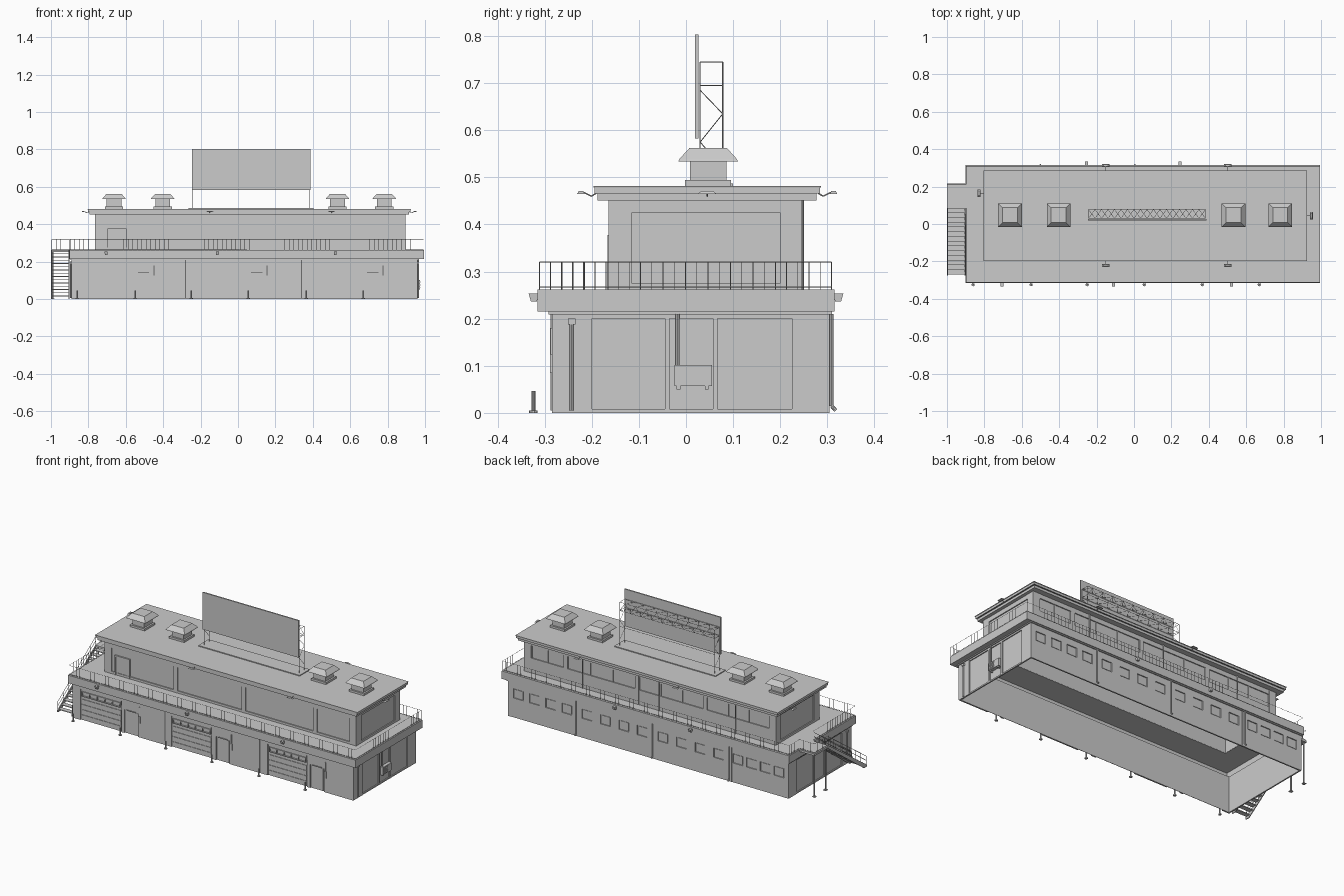
import bpy, bmesh, math
from mathutils import Vector, Matrix


def make(name, bm, smooth=False):
    bmesh.ops.recalc_face_normals(bm, faces=bm.faces)
    me = bpy.data.meshes.new(name)
    bm.to_mesh(me)
    bm.free()
    ob = bpy.data.objects.new(name, me)
    bpy.context.collection.objects.link(ob)
    if smooth:
        bpy.context.view_layer.objects.active = ob
        ob.select_set(True)
        bpy.ops.object.shade_smooth_by_angle()
        ob.select_set(False)


def box(bm, x0, x1, y0, y1, z0, z1):
    m = Matrix.Translation(((x0 + x1) / 2, (y0 + y1) / 2, (z0 + z1) / 2))
    m = m @ Matrix.Diagonal((abs(x1 - x0), abs(y1 - y0), abs(z1 - z0), 1))
    bmesh.ops.create_cube(bm, size=1, matrix=m)


def ring(bm, o, i, z0, z1):
    """Rectangular ring between outer and inner (x0, x1, y0, y1)."""
    box(bm, o[0], o[1], o[2], i[2], z0, z1)
    box(bm, o[0], o[1], i[3], o[3], z0, z1)
    box(bm, o[0], i[0], i[2], i[3], z0, z1)
    box(bm, i[1], o[1], i[2], i[3], z0, z1)


def shrink(r, d):
    return (r[0] + d, r[1] - d, r[2] + d, r[3] - d)


def rod(bm, p, q, r=0.0015, n=4):
    p, q = Vector(p), Vector(q)
    d = q - p
    m = Matrix.Translation((p + q) / 2) @ d.to_track_quat('Z', 'Y').to_matrix().to_4x4()
    bmesh.ops.create_cone(bm, cap_ends=True, segments=n, radius1=r, radius2=r, depth=d.length, matrix=m)


def path(bm, pts, r, n=8):
    for p, q in zip(pts, pts[1:]):
        rod(bm, p, q, r, n)


def frustum(bm, c, bx, by, z0, tx, ty, z1):
    lo = [bm.verts.new((c[0] + i * bx, c[1] + j * by, z0)) for i, j in ((-1, -1), (1, -1), (1, 1), (-1, 1))]
    hi = [bm.verts.new((c[0] + i * tx, c[1] + j * ty, z1)) for i, j in ((-1, -1), (1, -1), (1, 1), (-1, 1))]
    bm.faces.new(lo[::-1])
    bm.faces.new(hi)
    for i in range(4):
        k = (i + 1) % 4
        bm.faces.new((lo[i], lo[k], hi[k], hi[i]))


LOW = dict(f=-0.285, b=0.305, l=-0.89, r=0.96)
UP = dict(f=-0.165, b=0.245, l=-0.765, r=0.895)


def wbox(bm, walls, side, u0, u1, z0, z1, d0, d1):
    """Box on a wall: u along the wall, d outward from its face."""
    s = -1 if side in 'fl' else 1
    a, b = sorted((walls[side] + s * d0, walls[side] + s * d1))
    if side in 'fb':
        box(bm, u0, u1, a, b, z0, z1)
    else:
        box(bm, a, b, u0, u1, z0, z1)


def panelled(bm, walls, side, posts, z0, z1, base, head):
    lo, hi = (walls['l'], walls['r']) if side in 'fb' else (walls['f'] + 0.001, walls['b'] - 0.001)
    wbox(bm, walls, side, lo + 0.006, hi - 0.006, z0, z1, -0.009, -0.007)
    wbox(bm, walls, side, lo, hi, z1 - head, z1, -0.008, -0.001)
    if base:
        wbox(bm, walls, side, lo, hi, z0, z0 + base, -0.008, -0.001)
    for a, b in posts:
        wbox(bm, walls, side, a, b, z0, z1, -0.008, 0)


# ground floor: hollow shell, open below
doors = [(-0.835, -0.575), (-0.235, 0.02), (0.40, 0.65)]
peds = [-0.505, 0.10, 0.72]
wins = [a + (b - a) * (i + 0.5) / 4 for a, b in ((-0.87, -0.51), (-0.49, 0), (0.015, 0.5), (0.52, 0.945))
        for i in range(4)]
bm = bmesh.new()
panelled(bm, LOW, 'f', [(-0.89, -0.84), (-0.57, -0.55), (-0.46, -0.24), (0.025, 0.055), (0.145, 0.395),
                        (0.655, 0.675), (0.765, 0.96)], 0, 0.215, 0, 0.03)
edges = [-0.89] + [e for u in wins for e in (u - 0.033, u + 0.033)] + [0.96]
panelled(bm, LOW, 'b', [], 0, 0.215, 0.115, 0.044)
for a, b in zip(edges[::2], edges[1::2]):
    wbox(bm, LOW, 'b', a, b, 0.115, 0.171, -0.008, -0.001)
for x in (-0.875, -0.5, 0.005, 0.51, 0.945):
    wbox(bm, LOW, 'b', x - 0.015, x + 0.015, 0, 0.215, -0.008, 0)
for s in 'lr':
    panelled(bm, LOW, s, [(-0.285, -0.2), (-0.045, -0.035), (0.057, 0.067), (0.225, 0.305)], 0, 0.215, 0.008, 0.015)
make("ground_floor_walls", bm)

# balcony slab: hollow deck, open under the upper floor
deck, low, up = (-0.9, 0.995, -0.315, 0.315), (-0.89, 0.96, -0.285, 0.305), (-0.765, 0.895, -0.165, 0.245)
bm = bmesh.new()
ring(bm, deck, shrink(up, 0.008), 0.259, 0.262)
ring(bm, deck, shrink(deck, 0.003), 0.215, 0.259)
ring(bm, deck, shrink(low, 0.006), 0.215, 0.218)
ring(bm, (-0.895, 0.965, -0.292, 0.31), shrink(low, 0.006), 0.209, 0.215)
make("balcony_slab", bm)

# roof: hollow tray
eave = (-0.803, 0.923, -0.196, 0.285)
bm = bmesh.new()
frustum(bm, (0.06, 0.045), 0.864, 0.2415, 0.479, 0.865, 0.242, 0.482)
ring(bm, (-0.802, 0.922, -0.194, 0.284), shrink(eave, 0.005), 0.466, 0.479)
ring(bm, (-0.794, 0.914, -0.188, 0.277), shrink(eave, 0.014), 0.451, 0.466)
ring(bm, (-0.794, 0.914, -0.188, 0.277), shrink(up, 0.006), 0.451, 0.454)
make("roof", bm)

# upper floor
bm = bmesh.new()
bays = [(-0.765, -0.72), (-0.31, -0.285), (0.14, 0.165), (0.61, 0.635), (0.85, 0.895)]
panelled(bm, UP, 'f', bays, 0.26, 0.455, 0.015, 0.04)
panelled(bm, UP, 'b', bays, 0.26, 0.455, 0.09, 0.03)
for s in 'lr':
    panelled(bm, UP, s, [(-0.165, -0.115), (0.2, 0.245)], 0.26, 0.455, 0.015, 0.03)
make("upper_floor_walls", bm)

bm = bmesh.new()
for (_, a), (b, _) in zip(bays, bays[1:]):
    n = max(2, round((b - a) / 0.14))
    for i in range(n + 1):
        u = a + (b - a) * i / n
        wbox(bm, UP, 'b', u - 0.003, u + 0.003, 0.35, 0.425, -0.008, -0.003)
make("upper_window_mullions", bm)

bm = bmesh.new()
wbox(bm, UP, 'f', -0.69, -0.605, 0.262, 0.37, -0.008, -0.004)
for u in (-0.698, -0.605):
    wbox(bm, UP, 'f', u, u + 0.008, 0.262, 0.378, -0.008, 0.002)
wbox(bm, UP, 'f', -0.698, -0.597, 0.37, 0.378, -0.008, 0.002)
make("upper_door", bm)

# garage doors with slats and window strip
bm = bmesh.new()
for a, b in doors:
    for i in range(6):
        if i != 4:
            wbox(bm, LOW, 'f', a, b, 0.003 + i * 0.031, 0.031 + i * 0.031, -0.008, -0.004)
    for z in (0.142, 0.168):
        wbox(bm, LOW, 'f', a + 0.004, b - 0.004, z, z + 0.004, -0.008, 0.001)
    for i in range(6):
        u = a + 0.004 + (b - a - 0.012) * i / 5
        wbox(bm, LOW, 'f', u, u + 0.004, 0.142, 0.172, -0.008, 0.001)
make("garage_doors", bm)

# small front doors, canopies and conduit boxes
bm = bmesh.new()
for x in peds:
    wbox(bm, LOW, 'f', x - 0.045, x + 0.045, 0.14, 0.19, -0.008, -0.001)
    wbox(bm, LOW, 'f', x - 0.038, x + 0.038, 0.003, 0.134, -0.008, -0.004)
    wbox(bm, LOW, 'f', x - 0.03, x + 0.03, 0.138, 0.142, -0.004, 0.003)
    wbox(bm, LOW, 'f', x + 0.05, x + 0.062, 0.085, 0.125, 0, 0.004)
    rod(bm, (x + 0.056, -0.286, 0.12), (x + 0.056, -0.286, 0.18), 0.003, 6)
make("front_doors", bm)

# back windows
bm = bmesh.new()
for u in wins:
    wbox(bm, LOW, 'b', u - 0.029, u + 0.029, 0.119, 0.167, -0.007, -0.004)
make("back_windows", bm)

# downpipes, air conditioner
bm = bmesh.new()
for x in (-0.5, 0.005, 0.51):
    path(bm, [(x, 0.309, 0.21), (x, 0.309, 0.015), (x, 0.318, 0.005)], 0.004)
    rod(bm, (x, 0.247, 0.262), (x, 0.247, 0.455), 0.003, 8)
for x in (-0.28, 0.34):
    rod(bm, (x, -0.285, 0.005), (x, -0.285, 0.21), 0.003, 8)
for x in (0.964, -0.893):
    rod(bm, (x, -0.243, 0.005), (x, -0.243, 0.19), 0.004, 8)
    box(bm, x - 0.005, x + 0.005, -0.251, -0.235, 0.188, 0.2)
rod(bm, (0.965, -0.018, 0.1), (0.965, -0.018, 0.21), 0.004, 8)
make("pipes", bm, True)
bm = bmesh.new()
box(bm, 0.955, 0.974, -0.024, 0.055, 0.057, 0.102)
for i in range(5):
    box(bm, 0.974, 0.976, -0.02, 0.018, 0.061 + i * 0.008, 0.065 + i * 0.008)
for y in (-0.02, 0.04):
    box(bm, 0.952, 0.972, y, y + 0.008, 0.05, 0.057)
make("air_conditioner", bm)

# bollards
bm = bmesh.new()
for x in (-0.86, -0.55, -0.25, 0.055, 0.365, 0.67):
    rod(bm, (x, -0.324, 0), (x, -0.324, 0.005), 0.009, 10)
    rod(bm, (x, -0.324, 0), (x, -0.324, 0.046), 0.004, 10)
make("bollards", bm, True)

# slab wall lamps and roof edge lamps
bm = bmesh.new()
for xs, y, s in (((-0.705, -0.11, 0.52), -0.315, -1), ((-0.255, 0.245), 0.315, 1)):
    for x in xs:
        frustum(bm, (x, y + s * 0.008), 0.007, 0.006, 0.236, 0.008, 0.011, 0.253)
make("wall_lamps", bm)
bm = bmesh.new()
for x, y, dx, dy in ((-0.15, -0.195, 0, -1), (0.5, -0.195, 0, -1), (-0.15, 0.285, 0, 1), (0.5, 0.285, 0, 1),
                     (-0.8, 0.165, -1, 0), (0.92, 0.045, 1, 0)):
    path(bm, [(x + dx * t, y + dy * t, z) for t, z in ((-0.01, 0.47), (0.006, 0.46), (0.02, 0.467), (0.03, 0.469))],
         0.0015, 6)
    hx, hy = (0.008, 0.02) if dx else (0.02, 0.008)
    frustum(bm, (x + dx * 0.028, y + dy * 0.028), hx, hy, 0.465, hx * 0.6, hy * 0.6, 0.471)
make("roof_lamps", bm)

# roof vents
bm = bmesh.new()
for x in (-0.663, -0.403, 0.532, 0.782):
    c = (x, 0.047)
    for b, z0, t, z1 in ((0.049, 0.48, 0.049, 0.494), (0.039, 0.49, 0.039, 0.54),
                         (0.063, 0.534, 0.061, 0.539), (0.061, 0.539, 0.04, 0.562)):
        frustum(bm, c, b, b, z0, t, t, z1)
make("roof_vents", bm)

# billboard and lattice frame
bm = bmesh.new()
box(bm, -0.247, 0.387, 0.019, 0.027, 0.582, 0.803)
make("billboard_panel", bm)
bm = bmesh.new()
X0, X1, YA, YB = -0.243, 0.382, 0.03, 0.078
box(bm, -0.265, 0.403, 0.005, 0.1, 0.481, 0.487)
for x in (X0, X1):
    for y in (YA, YB):
        rod(bm, (x, y, 0.485), (x, y, 0.745), 0.0012)
    for z in (0.695, 0.745):
        rod(bm, (x, YA, z), (x, YB, z), 0.0012)
    path(bm, [(x, YA, 0.685), (x, YB, 0.635), (x, YA, 0.575), (x, YB, 0.52)], 0.001, 4)
for y, z in ((YA, 0.745), (YB, 0.745), (YA, 0.695), (YB, 0.695), (YB, 0.6)):
    rod(bm, (X0, y, z), (X1, y, z), 0.0012)
N = 18
xs = [X0 + (X1 - X0) * i / N for i in range(N + 1)]
for z, k in ((0.745, 0), (0.695, 1)):
    path(bm, [(x, (YA, YB)[(i + k) % 2], z) for i, x in enumerate(xs)], 0.001, 4)
path(bm, [(x, YB, (0.695, 0.745)[i % 2]) for i, x in enumerate(xs)], 0.001, 4)
make("billboard_frame", bm)

# railings around balcony and landing
bm = bmesh.new()
rail = [(-0.897, 0.085), (-0.897, -0.311), (0.992, -0.311), (0.992, 0.309), (-0.897, 0.309),
        (-0.897, 0.213), (-0.997, 0.213), (-0.997, 0.085)]
for p, q in zip(rail, rail[1:]):
    p, q = Vector((*p, 0)), Vector((*q, 0))
    n = round((q - p).length / 0.024)
    for z in (0.267, 0.32):
        rod(bm, p + Vector((0, 0, z)), q + Vector((0, 0, z)), 0.001)
    for i in range(n + 1):
        v = p.lerp(q, i / n)
        rod(bm, (v.x, v.y, 0.262), (v.x, v.y, 0.32), 0.0008)
make("railings", bm)

# outside stair with landing on legs
bm = bmesh.new()
box(bm, -1, -0.897, 0.083, 0.216, 0.25, 0.262)
for y in (0.1, 0.205):
    rod(bm, (-0.99, y, 0), (-0.99, y, 0.25), 0.004, 8)
    box(bm, -0.999, -0.981, y - 0.009, y + 0.009, 0, 0.004)
S = 14
for i in range(S):
    y, z = -0.27 + i * 0.355 / S, 0.262 * (i + 1) / (S + 1)
    box(bm, -0.995, -0.905, y, y + 0.028, z - 0.004, z)
for x in (-0.997, -0.903):
    prof = [(-0.275, 0), (-0.25, 0), (0.085, 0.243), (0.085, 0.262), (-0.275, 0.012)]
    f = bm.faces.new([bm.verts.new((x - 0.0025, y, z)) for y, z in prof])
    ext = bmesh.ops.extrude_face_region(bm, geom=[f])['geom']
    bmesh.ops.translate(bm, vec=(0.005, 0, 0), verts=[v for v in ext if isinstance(v, bmesh.types.BMVert)])
    for h in (0.03, 0.055):
        rod(bm, (x, -0.272, h + 0.008), (x, 0.085, h + 0.26), 0.0014)
    for i in range(8):
        y, z = -0.272 + 0.357 * i / 7, 0.008 + 0.252 * i / 7
        rod(bm, (x, y, z), (x, y, z + 0.055), 0.0012)
make("outside_stair", bm)
